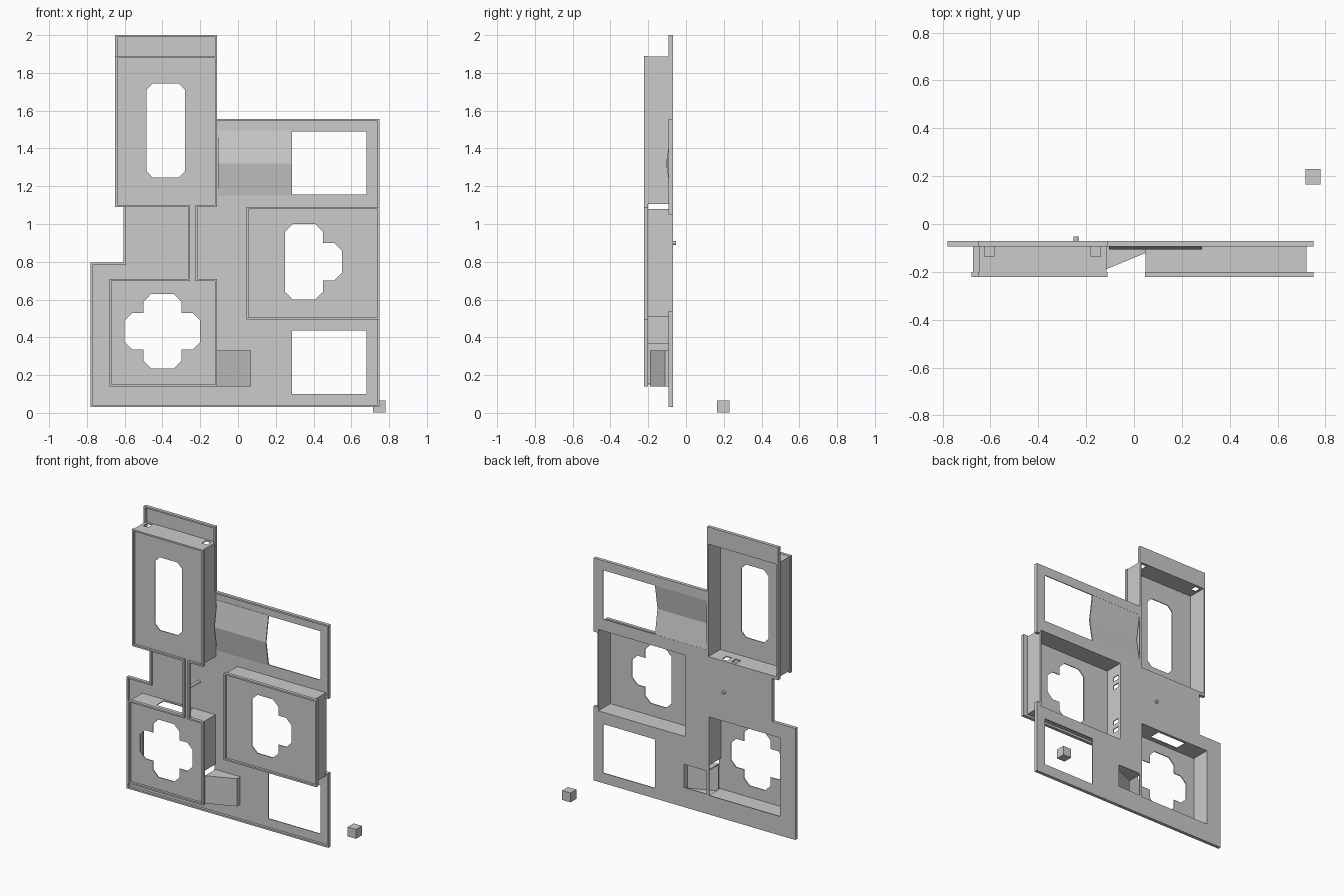
import bpy, bmesh
from mathutils import Vector

if "Cube" in bpy.data.objects:
    bpy.data.objects.remove(bpy.data.objects["Cube"])

T = 0.006  # sheet thickness

# plane mappings: local (u, v, depth) -> world
MAPS = {'y': lambda c: Vector((c.x, c.z, c.y)),
        'x': lambda c: Vector((c.z, c.x, c.y)),
        'z': lambda c: Vector((c.x, c.y, c.z))}


def rect(u0, u1, v0, v1):
    return [(u0, v0), (u1, v0), (u1, v1), (u0, v1)]


def inset(pts, d):
    """Mitred inset of an anticlockwise right-angled outline."""
    out = []
    for i, p in enumerate(pts):
        a, b, c = Vector(pts[i - 1]), Vector(p), Vector(pts[(i + 1) % len(pts)])
        e, f = (b - a).normalized(), (c - b).normalized()
        q = b + d * (Vector((-e.y, e.x)) + Vector((-f.y, f.x)))
        out.append((q.x, q.y))
    return out


def chamfer(pts, d):
    """Cut the convex corners of an anticlockwise outline."""
    out = []
    for i, p in enumerate(pts):
        a, b, c = Vector(pts[i - 1]), Vector(p), Vector(pts[(i + 1) % len(pts)])
        e, f = (b - a).normalized(), (c - b).normalized()
        if e.x * f.y - e.y * f.x > 0:
            out += [tuple(b - e * d), tuple(b + f * d)]
        else:
            out.append(p)
    return out


def panel(name, axis, d0, d1, outline, holes=()):
    """Flat sheet with holes, from depth d0 to d1 along the axis."""
    cu = bpy.data.curves.new(name, 'CURVE')
    cu.dimensions, cu.fill_mode, cu.extrude = '2D', 'BOTH', abs(d1 - d0) / 2
    for loop in [outline, *holes]:
        s = cu.splines.new('POLY')
        s.points.add(len(loop) - 1)
        for pt, (u, v) in zip(s.points, loop):
            pt.co = (u, v, 0, 1)
        s.use_cyclic_u = True
    tmp = bpy.data.objects.new(name + "_curve", cu)
    bpy.context.collection.objects.link(tmp)
    dg = bpy.context.evaluated_depsgraph_get()
    me = bpy.data.meshes.new_from_object(tmp.evaluated_get(dg))
    bpy.data.objects.remove(tmp)
    bm = bmesh.new()
    bm.from_mesh(me)
    bmesh.ops.remove_doubles(bm, verts=bm.verts, dist=1e-5)
    for v in bm.verts:
        v.co.z += (d0 + d1) / 2
        v.co = MAPS[axis](v.co)
    bmesh.ops.recalc_face_normals(bm, faces=bm.faces)
    for f in bm.faces:
        f.smooth = False
    bm.to_mesh(me)
    bm.free()
    me.name = name
    ob = bpy.data.objects.new(name, me)
    bpy.context.collection.objects.link(ob)
    return ob


BACK, FRONT = -0.07, -0.20   # back plate face, raised box faces

# back plate with raised rim
plate = [(-.78, .03), (.75, .03), (.75, .54), (.722, .54), (.722, 1.05), (.75, 1.05),
         (.75, 1.555), (-.11, 1.555), (-.11, 2), (-.65, 2), (-.65, 1.09),
         (-.605, 1.09), (-.605, .795), (-.78, .795)]
ridge = rect(-.105, .285, 1.155, 1.49)
panel("back_plate", 'y', BACK - T, BACK, plate,
      [rect(-.64, -.12, 1.11, 1.885), rect(-.665, -.125, .16, .70),
       rect(.055, .716, .515, 1.075), rect(-.105, .68, 1.155, 1.49),
       rect(.285, .68, .10, .435), rect(-.105, .065, .165, .33)])
panel("back_plate_rim", 'y', -.093, BACK, plate, [inset(plate, .011)])

# folded ridge panel beside the upper window
panel("ridge_panel", 'x', ridge[0][0], ridge[1][0],
      [(-.078, 1.15), (-.106, 1.32), (-.078, 1.495), (BACK, 1.495), (-.098, 1.32), (BACK, 1.15)])

# joined front face of the two left boxes with connecting strip
left = [(-.68, .14), (-.11, .14), (-.11, .71), (-.215, .71), (-.215, 1.09), (-.11, 1.09),
        (-.11, 1.89), (-.65, 1.89), (-.65, 1.09), (-.265, 1.09), (-.265, .71), (-.68, .71)]
slot = chamfer(rect(-.485, -.28, 1.245, 1.745), .035)
cross = chamfer([(-.50, .235), (-.30, .235), (-.30, .335), (-.20, .335), (-.20, .53),
                 (-.30, .53), (-.30, .63), (-.50, .63), (-.50, .53), (-.60, .53),
                 (-.60, .335), (-.50, .335)], .04)
panel("left_front_face", 'y', FRONT - T, FRONT, left, [slot, cross])
panel("left_front_rim", 'y', -.222, FRONT, left, [inset(left, .011)])

# right box front face
right = rect(.045, .75, .495, 1.09)
tee = chamfer([(.25, .60), (.45, .60), (.45, .70), (.55, .70), (.55, .90), (.45, .90),
               (.45, 1.0), (.25, 1.0)], .04)
panel("right_front_face", 'y', FRONT - T, FRONT, right, [tee])
panel("right_front_rim", 'y', -.222, FRONT, right, [inset(right, .011)])


# box side walls, open at the back
def walls(name, x0, x1, z0, z1, top=(), bottom=(), lside=(), rz=None):
    flat, tall = rect(x0, x1, FRONT, BACK), rect(FRONT, BACK, z0, z1)
    panel(name + "_top", 'z', z1 - T, z1, flat, top)
    panel(name + "_bottom", 'z', z0, z0 + T, flat, bottom)
    panel(name + "_left", 'x', x0, x0 + T, tall, lside)
    panel(name + "_right", 'x', x1 - T, x1, rect(FRONT, BACK, rz or z0, z1))


walls("upper_box", -.645, -.115, 1.105, 1.888,
      top=[rect(x, x + .04, -.135, -.09) for x in (-.625, -.18)],
      bottom=[rect(x, x + .04, -.14, -.09) for x in (-.32, -.25)])
walls("lower_box", -.672, -.118, .15, .705, top=[rect(-.50, -.28, -.17, -.09)], rz=.365)
walls("right_box", .048, .72, .51, 1.08,
      lside=[rect(-.14, -.09, z, z + .03) for z in (.59, .65, .91, .97)])

# wedge duct leaving the lower box
wedge = [(-.118, -.19), (.07, -.112), (.07, BACK), (-.118, BACK)]
for label, z in (("bottom", .14), ("top", .33 - T)):
    panel("duct_" + label, 'z', z, z + T, wedge)
panel("duct_face", 'z', .14, .33,
      [(-.118, -.19), (.07, -.112), (.07, BACK), (.064, BACK), (.064, -.108), (-.118, -.183)])

# pin between strip and plate
bpy.ops.mesh.primitive_cylinder_add(vertices=12, radius=.01, depth=.145,
                                    location=(-.242, -.1255, .90), rotation=(1.5708, 0, 0))
bpy.context.object.name = "pin"

# loose cube
bpy.ops.mesh.primitive_cube_add(size=.064, location=(.748, .197, .037))
bpy.context.object.name = "small_cube"
bpy.context.object.location.z = .034
